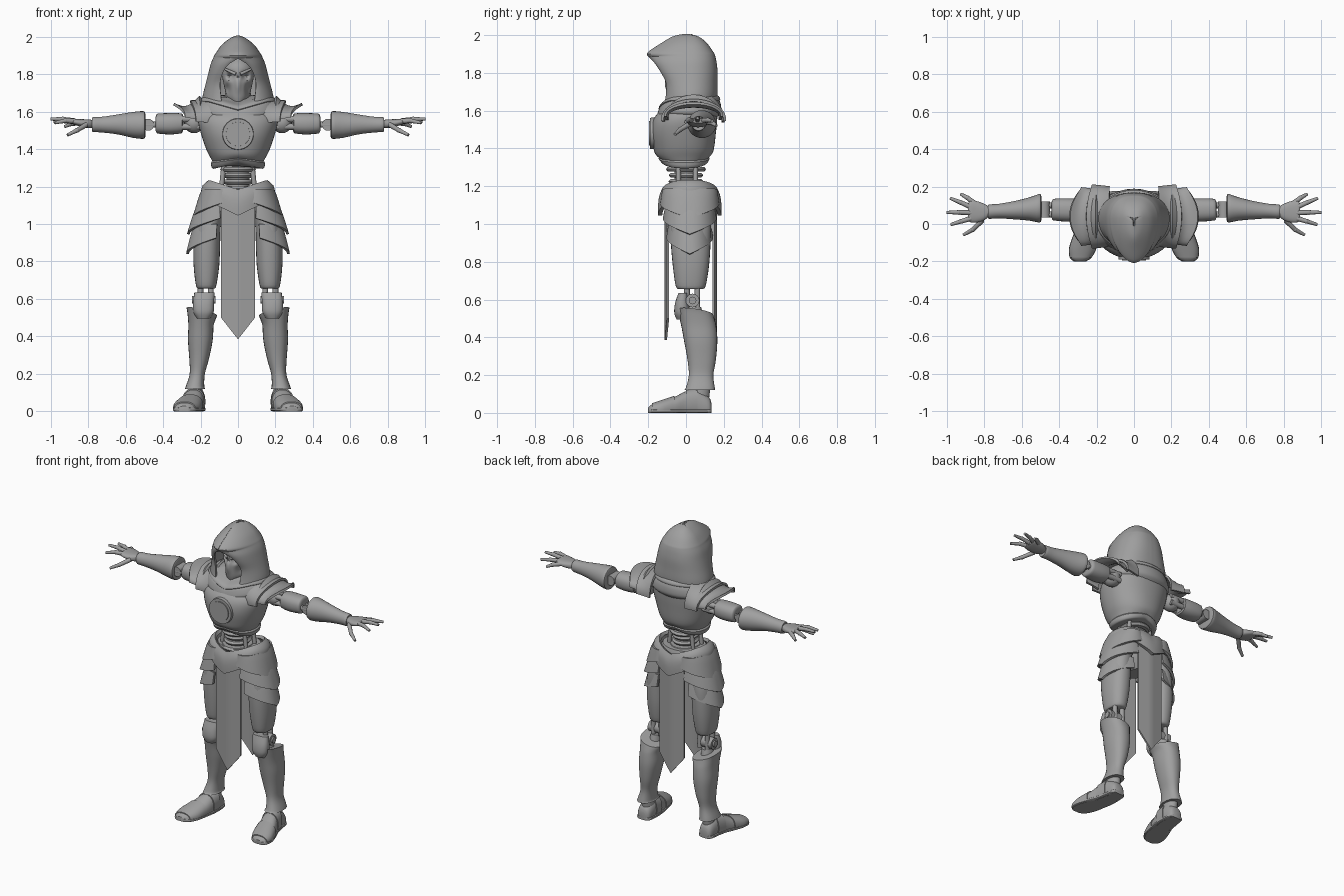
import bpy, bmesh, math
from mathutils import Vector, Matrix

grey = bpy.data.materials.new("plain grey")
grey.diffuse_color = (0.35, 0.35, 0.35, 1)


def finish(name, bm, mirror=False, thick=0):
    bmesh.ops.recalc_face_normals(bm, faces=bm.faces)
    me = bpy.data.meshes.new(name)
    bm.to_mesh(me)
    bm.free()
    me.materials.append(grey)
    ob = bpy.data.objects.new(name, me)
    bpy.context.collection.objects.link(ob)
    if thick:
        m = ob.modifiers.new("thickness", 'SOLIDIFY')
        m.thickness, m.offset = thick, 0
    if mirror:
        m = ob.modifiers.new("mirror", 'MIRROR')
        m.use_clip = True
        m.merge_threshold = 0.0005
    return ob


def spline(rows, k):
    """Catmull-Rom resampling of tuples, k steps per span."""
    out = []
    for i in range(len(rows) - 1):
        p0, p1, p2, p3 = rows[max(i - 1, 0)], rows[i], rows[i + 1], rows[min(i + 2, len(rows) - 1)]
        for j in range(k):
            t = j / k
            out.append([b + 0.5 * t * (c - a + t * (2*a - 5*b + 4*c - d + t * (3*(b - c) + d - a)))
                        for a, b, c, d in zip(p0, p1, p2, p3)])
    return out + [list(rows[-1])]


def loft(name, axis, rings, mirror=False, n=28, p=2.0, k=4, warp=None):
    """Closed body: rings are (position, min1, max1, min2, max2) along an axis."""
    bm = bmesh.new()
    loops = []
    for t, a0, a1, b0, b1 in spline(rings, k):
        loop = []
        for i in range(n):
            c, s = math.cos(math.tau * i / n), math.sin(math.tau * i / n)
            a = (a0 + a1) / 2 + (a1 - a0) / 2 * math.copysign(abs(c) ** (2 / p), c)
            b = (b0 + b1) / 2 + (b1 - b0) / 2 * math.copysign(abs(s) ** (2 / p), s)
            co = {'x': (t, a, b), 'y': (a, t, b), 'z': (a, b, t)}[axis]
            loop.append(bm.verts.new(warp(*co) if warp else co))
        loops.append(loop)
    for l, m in zip(loops, loops[1:]):
        for i in range(n):
            bm.faces.new((l[i], l[(i + 1) % n], m[(i + 1) % n], m[i]))
    bm.faces.new(loops[0])
    bm.faces.new(loops[-1])
    return finish(name, bm, mirror)


def sheet(name, f, nu, nv, mirror=False, thick=0.012):
    """Thin surface from f(u, v), u and v in 0..1."""
    bm = bmesh.new()
    g = [[bm.verts.new(f(i / nu, j / nv)) for j in range(nv + 1)] for i in range(nu + 1)]
    for i in range(nu):
        for j in range(nv):
            bm.faces.new((g[i][j], g[i + 1][j], g[i + 1][j + 1], g[i][j + 1]))
    bmesh.ops.remove_doubles(bm, verts=bm.verts, dist=0.0002)
    return finish(name, bm, mirror, thick)


def tube(name, a, b, ra, rb=None, mirror=True, n=16):
    a, b = Vector(a), Vector(b)
    d = b - a
    bm = bmesh.new()
    mat = Matrix.Translation((a + b) / 2) @ d.to_track_quat('Z', 'Y').to_matrix().to_4x4()
    bmesh.ops.create_cone(bm, cap_ends=True, segments=n, radius1=ra,
                          radius2=ra if rb is None else rb, depth=d.length, matrix=mat)
    return finish(name, bm, mirror)


def ball(name, c, r, mirror=True):
    bm = bmesh.new()
    bmesh.ops.create_uvsphere(bm, u_segments=20, v_segments=12, radius=r, matrix=Matrix.Translation(c))
    return finish(name, bm, mirror)


# Hood: levels are (z, half width, front y, back y, half opening)
hood = spline([(1.63, .185, -.11, .15, .085), (1.68, .182, -.10, .16, .09), (1.75, .165, -.10, .16, .095),
               (1.81, .15, -.13, .16, .08), (1.855, .138, -.16, .155, .05), (1.888, .124, -.19, .148, 0),
               (1.905, .115, -.197, .14, 0), (1.95, .083, -.13, .108, 0), (1.985, .04, -.07, .065, 0),
               (2.0, .004, -.01, .01, 0)], 4)


def hood_point(u, v):
    z, w, f, b, o = hood[round(u * (len(hood) - 1))]
    o, ym = max(o, 0), 0.03
    if v < 0.5:
        t = v * math.pi
        return (o + (w - o) * math.sin(t) ** 1.15, ym + (f - ym) * math.cos(t), z)
    t = (v - 0.5) * math.pi
    return (w * math.cos(t) ** 0.8 if v < 1 else 0, ym + (b - ym) * math.sin(t), z)


sheet("hood", hood_point, len(hood) - 1, 32, True, 0.014)


# Mask with sunken eyes, nasal slit and cheek hollows
def mask_warp(x, y, z):
    if y < 0:
        hole = lambda cx, cz, rx, rz: math.exp(-((abs(x) - cx) / rx) ** 2 - ((z - cz) / rz) ** 2)
        y += .04 * hole(.04, 1.79, .02, .018) + .03 * hole(.055, 1.72, .014, .03)
        y += .015 * hole(0, 1.785, .006, .01) - .012 * hole(0, 1.74, .016, .04)
    return x, y, z


loft("face_mask", 'z', [(1.645, -.04, .04, -.085, .06), (1.68, -.06, .06, -.095, .07), (1.74, -.075, .075, -.10, .08),
     (1.80, -.085, .085, -.10, .09), (1.85, -.075, .075, -.09, .08), (1.89, -.04, .04, -.05, .05)],
     n=80, k=7, warp=mask_warp)
tube("brow", (.012, -.098, 1.80), (.075, -.07, 1.83), .009, .006)
loft("neck", 'z', [(1.55, -.08, .08, -.05, .1), (1.7, -.07, .07, -.04, .09)])


# Draped collar with a pointed front
def collar_warp(x, y, z):
    return x, y, z - (.045 * max(0, 1 - abs(x) / .16) if y < 0 else 0)


loft("collar", 'z', [(1.565, -.19, .19, -.13, .165), (1.59, -.22, .22, -.155, .185), (1.63, -.21, .21, -.15, .185),
     (1.66, -.19, .19, -.135, .175), (1.69, -.165, .165, -.09, .16)], n=48, warp=collar_warp)
loft("collar_fold", 'z', [(1.645, -.17, .17, -.13, .15), (1.655, -.2, .2, -.145, .18), (1.675, -.19, .19, -.13, .175),
     (1.69, -.15, .15, -.09, .15)], n=48, warp=collar_warp)


# Breastplate, rim and round emblem
def chest_warp(x, y, z):
    return x, y, z + (.035 * max(0, 1 - abs(x) / .15) * (1.38 - z) / .09 if z < 1.38 else 0)


loft("breastplate", 'z', [(1.305, -.125, .125, -.115, .10), (1.35, -.145, .145, -.155, .13), (1.40, -.17, .17, -.172, .148),
     (1.48, -.197, .197, -.186, .158), (1.55, -.213, .213, -.175, .165), (1.6, -.2, .2, -.135, .165),
     (1.65, -.13, .13, -.08, .14)], n=48, p=2.2, warp=chest_warp)
loft("breastplate_rim", 'z', [(1.29, -.13, .13, -.12, .105), (1.298, -.14, .14, -.13, .115), (1.325, -.145, .145, -.145, .125),
     (1.335, -.135, .135, -.14, .12)], n=48, p=2.2, k=2, warp=chest_warp)
tube("emblem_rim", (0, -.15, 1.48), (0, -.19, 1.48), .086, .082, False, 40)
tube("emblem_disc", (0, -.15, 1.48), (0, -.196, 1.48), .068, .064, False, 40)

# Waist: stacked discs with side rods
for i, (z, r) in enumerate([(1.19, .1), (1.225, .082), (1.258, .08), (1.29, .095)]):
    loft(f"waist_disc_{i + 1}", 'z', [(z - .013, -r + .01, r - .01, -r, r), (z, -r, r, -r - .01, r + .01),
         (z + .013, -r + .01, r - .01, -r, r)])
tube("waist_core", (0, 0, 1.14), (0, 0, 1.34), .062, mirror=False, n=24)
for y in (-.04, .05):
    tube("waist_rod", (.09, y, 1.18), (.075, y, 1.32), .013)


# Belt with pointed front and back
def belt_point(u, v):
    a = math.tau * u
    z, rx, ry = spline([(1.225, .15, .135), (1.20, .18, .15), (1.165, .187, .157), (1.12, .195, .157)], 2)[round(v * 6)]
    x = rx * math.cos(a)
    return (x, .02 + ry * math.sin(a), z - (.045 + .03 * v) * max(0, 1 - abs(x) / .15))


sheet("belt", belt_point, 64, 6, thick=.022)
loft("pelvis", 'z', [(.98, -.05, .05, -.05, .09), (1.05, -.13, .13, -.08, .12), (1.15, -.16, .16, -.1, .14),
     (1.2, -.14, .14, -.1, .13)])

# Long cloth panels with pointed ends and a centre crease
for name, y, s in (("front_cloth", -.107, 1), ("back_cloth", .158, -1)):
    def cloth_point(u, v, y=y, s=s):
        e = abs(2 * u - 1)
        low = .385 + .115 * e
        return ((2 * u - 1) * .09, y + s * .012 * e, 1.15 + (low - 1.15) * v)
    sheet(name, cloth_point, 8, 8, thick=.012)

# Three overlapping hip plates: top z, bottom z, half widths in x and y, arc
for i, (zt, zb, r0, r1, ry, arc) in enumerate([(1.0, .84, .125, .17, .118, 85), (1.10, .945, .11, .165, .135, 92),
                                               (1.185, 1.03, .085, .135, .15, 100)]):
    def plate_point(u, v, zt=zt, zb=zb, r0=r0, r1=r1, ry=ry, arc=arc):
        e = abs(2 * u - 1)
        a = math.radians(arc) * (2 * u - 1)
        r = r0 + (r1 - r0) * v ** .8
        return (.1 + r * math.cos(a), .02 + (ry - .012 + .012 * v) * math.sin(a),
                zt + (zb + .085 * e - zt) * v)
    sheet(f"hip_plate_{i + 1}", plate_point, 28, 6, True, .014)

# Legs
loft("thigh", 'z', [(.655, .125, .215, -.04, .09), (.675, .115, .225, -.055, .105), (.78, .10, .237, -.07, .122),
     (.9, .095, .237, -.08, .13), (1.0, .09, .225, -.08, .13), (1.1, .06, .19, -.07, .12)], True, p=2.3)
for x in (.145, .20):
    for y in (.005, .06):
        tube("knee_rod", (x, y, .56), (x, y, .68), .015)
tube("knee_axle", (.13, .035, .595), (.235, .035, .595), .036, n=24)
tube("knee_hub", (.12, .035, .595), (.245, .035, .595), .02)
loft("knee_cap", 'z', [(.495, .15, .22, -.05, .02), (.53, .13, .238, -.062, .02), (.58, .128, .24, -.058, .015),
     (.635, .125, .232, -.04, .01)], True, p=2.4)
loft("knee_base", 'z', [(.48, .15, .24, -.01, .1), (.56, .155, .22, 0, .08)], True)


def greave_warp(x, y, z):
    rise = max(0, (z - .46) / .07)
    return x, y, z + rise * (.25 * (x - .19) - .15 * (y - .05))


loft("greave", 'z', [(.12, .175, .283, -.01, .155), (.135, .18, .278, 0, .152), (.2, .177, .258, .015, .145),
     (.28, .155, .26, .008, .158), (.38, .135, .267, -.01, .166), (.46, .13, .265, -.025, .16),
     (.51, .117, .27, -.04, .15), (.53, .112, .275, -.045, .145)], True, p=2.3, warp=greave_warp)
loft("ankle", 'z', [(.06, .185, .265, .01, .12), (.14, .19, .265, .015, .13)], True)
foot = [(.135, .205, .255, -.01, .05), (.12, .185, .272, -.03, .085), (.06, .178, .282, -.03, .125), (0, .18, .295, -.03, .115),
        (-.06, .19, .32, -.03, .085), (-.13, .205, .342, -.03, .062), (-.18, .232, .338, -.02, .045), (-.2, .262, .315, -.01, .028)]
flat = lambda x, y, z: (x, y, max(z, 0))
loft("boot", 'y', foot, True, p=2.3, warp=flat)
loft("sole", 'y', [(y, a - .005, b + .005, 0, .02) for y, a, b, _, _ in foot], True, p=5)
loft("toe_plate", 'y', [(y, a - .004, b + .004, c, d + .006) for y, a, b, c, d in foot[4:7]], True, p=2.3, warp=flat)
loft("instep_plate", 'y', [(y, a - .004, b + .004, c, d + .007) for y, a, b, c, d in foot[2:4]], True, p=2.3, warp=flat)


# Shoulder plates: arched shells, outer one flared to a tip
def pauldron(name, x0, x1, top, depth, base, tip):
    def point(u, v):
        a = math.radians(-5 + 190 * v)
        mix = lambda p: p[0] + (p[1] - p[0]) * u
        s, c = math.sin(a), math.cos(a)
        t = mix(top) - .035 * math.sin(math.pi * u) * tip
        return (x0 + (x1 - x0) * u - tip * .06 * u * c * c, .04 - mix(depth) * c,
                mix(base) + (t - mix(base)) * s)
    sheet(name, point, 8, 28, True, .014)


pauldron("shoulder_plate_inner", .13, .255, (1.70, 1.655), (.155, .165), (1.55, 1.555), .5)
pauldron("shoulder_plate_outer", .2, .343, (1.68, 1.64), (.14, .15), (1.56, 1.575), 1)

# Arms
ball("shoulder_ball", (.235, .07, 1.54), .055)
for y, z in ((.04, 1.52), (.04, 1.56), (.105, 1.52), (.105, 1.56)):
    tube("shoulder_rod", (.2, y, z), (.34, y, z), .017)
loft("upper_arm", 'x', [(.295, .035, .115, 1.505, 1.575), (.30, .018, .132, 1.485, 1.59), (.36, .013, .137, 1.478, 1.592),
     (.42, .018, .135, 1.482, 1.59), (.435, .022, .13, 1.487, 1.585), (.44, .035, .115, 1.50, 1.57)], True, k=2, p=2.3)
for y in (.05, .1):
    tube("elbow_rod", (.42, y, 1.53), (.56, y, 1.53), .016)
tube("elbow_axle", (.48, .035, 1.53), (.48, .12, 1.53), .032)
loft("forearm", 'x', [(.495, .02, .15, 1.465, 1.59), (.505, .008, .16, 1.455, 1.602), (.56, .018, .142, 1.46, 1.598),
     (.64, .025, .122, 1.478, 1.585), (.72, .03, .108, 1.488, 1.573), (.775, .028, .104, 1.492, 1.57),
     (.78, .04, .095, 1.5, 1.56)], True, k=3)
loft("palm", 'x', [(.77, .045, .09, 1.515, 1.555), (.80, .02, .108, 1.512, 1.558), (.84, .008, .122, 1.52, 1.56),
     (.875, .01, .122, 1.53, 1.562), (.885, .025, .11, 1.535, 1.558)], True, p=2.5)

# Fingers: base, middle joint and tip
fingers = {"little": ((.85, .11, 1.54), (.89, .14, 1.535), (.925, .16, 1.52)),
           "ring": ((.87, .09, 1.547), (.925, .115, 1.55), (.982, .138, 1.545)),
           "middle": ((.87, .06, 1.55), (.935, .062, 1.56), (1.0, .062, 1.56)),
           "index": ((.87, .03, 1.548), (.92, .015, 1.552), (.978, -.003, 1.54)),
           "thumb": ((.81, .02, 1.53), (.86, -.03, 1.50), (.91, -.058, 1.475))}
for name, (a, b, c) in fingers.items():
    tube(name + "_finger_base", a, b, .014, .012, n=12)
    ball(name + "_finger_joint", b, .013)
    tube(name + "_finger_tip", b, c, .012, .008, n=12)

# Bake modifiers, then smooth with sharp edges kept
bpy.ops.object.select_all(action='SELECT')
bpy.context.view_layer.objects.active = bpy.context.selected_objects[0]
bpy.ops.object.convert(target='MESH')
bpy.ops.object.shade_smooth_by_angle(angle=math.radians(35))
